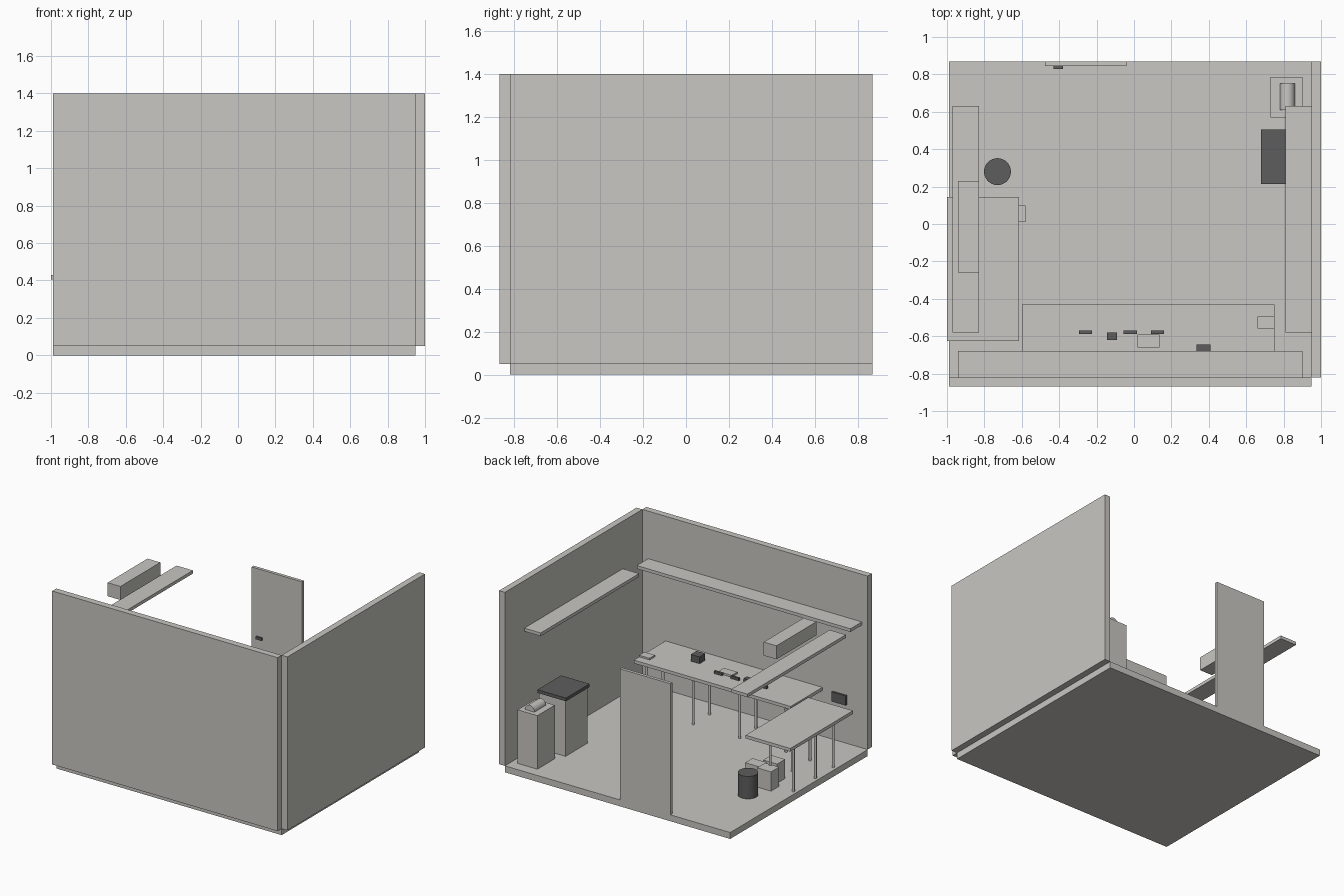
import bpy
import math

cube = bpy.data.objects.get("Cube")
if cube:
    bpy.data.objects.remove(cube, do_unlink=True)


def material(name, r, g, b):
    m = bpy.data.materials.new(name)
    m.use_nodes = True
    m.diffuse_color = (r, g, b, 1)
    m.node_tree.nodes["Principled BSDF"].inputs["Base Color"].default_value = (r, g, b, 1)
    return m


LIGHT = material("warm light grey", 0.58, 0.57, 0.54)
DARK = material("dark grey", 0.11, 0.11, 0.11)


def box(name, x, y, z, mat=LIGHT):
    """Block given by its (min, max) extent on each axis."""
    spans = (x, y, z)
    bpy.ops.mesh.primitive_cube_add(size=1, location=[(a + b) / 2 for a, b in spans])
    ob = bpy.context.object
    ob.name = name
    ob.scale = [b - a for a, b in spans]
    bpy.ops.object.transform_apply(location=False, rotation=False, scale=True)
    ob.data.materials.append(mat)
    return ob


def cylinder(name, centre, radius, depth, mat=LIGHT, rot=(0, 0, 0), sides=32):
    bpy.ops.mesh.primitive_cylinder_add(vertices=sides, radius=radius, depth=depth,
                                        location=centre, rotation=rot)
    ob = bpy.context.object
    ob.name = name
    ob.data.materials.append(mat)
    bpy.ops.object.shade_smooth_by_angle(angle=math.radians(40))
    return ob


FLOOR = 0.05
TABLE_Z = (0.405, 0.43)
TOP = TABLE_Z[1]
SHELF_Z = (1.005, 1.03)


def table(name, x, y, leg_xs, leg_ys):
    """Thin top on a grid of slim round legs."""
    box(name + "_top", x, y, TABLE_Z)
    height = TABLE_Z[0] - FLOOR
    for lx in leg_xs:
        for ly in leg_ys:
            cylinder(name + "_leg", (lx, ly, FLOOR + height / 2), 0.01, height, sides=12)


# Room shell
box("floor", (-0.99, 0.95), (-0.82, 0.87), (0, FLOOR))
box("front_wall", (-0.99, 0.95), (-0.87, -0.82), (FLOOR, 1.4))
box("left_wall", (0.95, 1.0), (-0.82, 0.87), (FLOOR, 1.4))

# Door with its handle
box("door", (-0.475, -0.04), (0.845, 0.87), (FLOOR, 1.07))
box("door_handle", (-0.43, -0.38), (0.83, 0.845), (0.525, 0.545), DARK)

# Shelves and the wall unit above the right one
box("front_shelf", (-0.94, 0.9), (-0.82, -0.68), SHELF_Z)
box("left_shelf", (0.81, 0.95), (-0.58, 0.63), SHELF_Z)
box("right_shelf", (-0.97, -0.83), (-0.58, 0.63), SHELF_Z)
box("wall_unit", (-0.94, -0.83), (-0.26, 0.23), (1.14, 1.245))

# Tables
table("workbench", (-0.6, 0.75), (-0.82, -0.43), (0.66, 0.26, -0.14, -0.54), (-0.46, -0.66))
table("side_table", (-1.0, -0.615), (-0.625, 0.145), (-0.96, -0.76), (0.05, -0.22, -0.44))

# Small things on the workbench
box("bench_box", (0.335, 0.41), (-0.715, -0.645), (TOP, 0.483), DARK)
box("bench_tray", (0.02, 0.135), (-0.66, -0.59), (TOP, 0.445))
box("bench_pad", (0.66, 0.75), (-0.56, -0.495), (TOP, 0.443))
box("bench_block", (-0.145, -0.09), (-0.62, -0.58), (TOP, 0.455), DARK)
for x in (-0.295, -0.055, 0.09):
    box("bench_tool", (x, x + 0.07), (-0.587, -0.57), (TOP, 0.45), DARK)

# Panel on the front wall
box("wall_panel", (-0.81, -0.69), (-0.82, -0.805), (0.35, 0.425), DARK)

# Cartons under the side table and the bin beside it
box("carton_a", (-0.7, -0.58), (0.01, 0.1), (FLOOR, 0.19))
box("carton_b", (-0.79, -0.67), (-0.09, 0.008), (FLOOR, 0.2))
box("carton_c", (-0.83, -0.71), (0.04, 0.14), (FLOOR, 0.2))
cylinder("bin", (-0.73, 0.28, 0.1375), 0.072, 0.175, DARK)

# Cabinets along the left wall
box("tall_cabinet", (0.69, 0.92), (0.225, 0.495), (FLOOR, 0.485))
box("tall_cabinet_top", (0.68, 0.925), (0.215, 0.505), (0.485, 0.51), DARK)
box("small_cabinet", (0.73, 0.9), (0.57, 0.785), (FLOOR, 0.467))
cylinder("cabinet_roll", (0.82, 0.68, 0.47), 0.04, 0.14, rot=(math.pi / 2, 0, 0))
